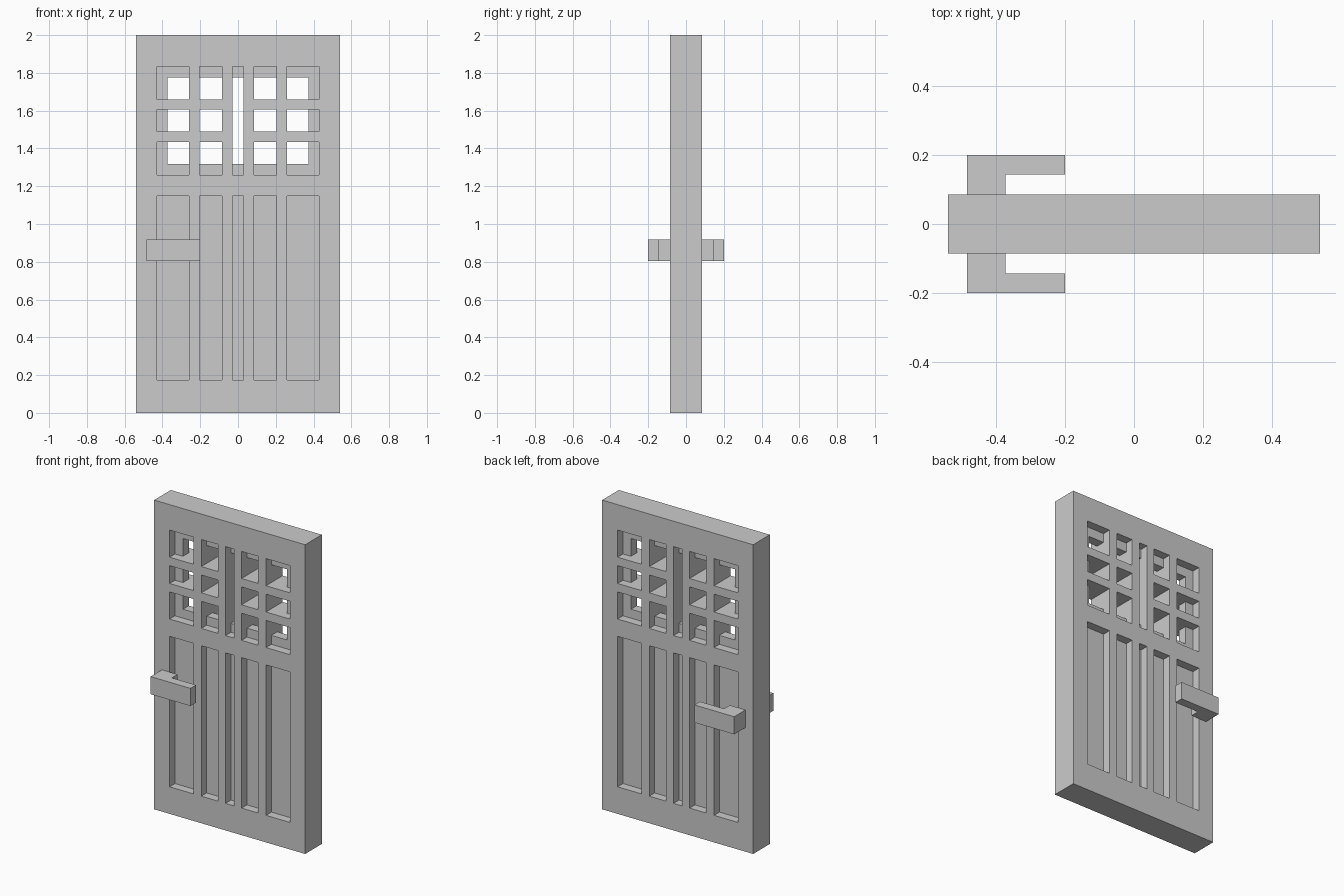
import bpy, bmesh

if "Cube" in bpy.data.objects:
    bpy.data.objects.remove(bpy.data.objects["Cube"])

# Layout of the door leaf
W, H, T, CORE = 0.54, 2.0, 0.085, 0.03           # half width, height, half thickness, half core
COLS = [(-0.43, -0.26), (-0.203, -0.085), (-0.03, 0.03), (0.085, 0.203), (0.26, 0.43)]
ROWS = [(1.26, 1.435), (1.49, 1.605), (1.66, 1.835)]
PANEL = (0.175, 1.148)                           # lower recessed panels
OPEN_X, OPEN_Z = 0.373, (1.318, 1.775)           # see-through opening in the core


def within(v, span):
    return span[0] < v < span[1]


def is_solid(x, y, z):
    if abs(x) > W or abs(y) > T or not 0 < z < H:
        return False
    col = next((i for i, c in enumerate(COLS) if within(x, c)), None)
    if col is None:
        return True
    outer = abs(y) > CORE
    if within(z, PANEL):
        return not outer
    # centre slot runs the full window height without cross bars
    rows = [(ROWS[0][0], ROWS[-1][1])] if col == 2 else ROWS
    if any(within(z, r) for r in rows):
        return not (outer or (abs(x) < OPEN_X and within(z, OPEN_Z)))
    return True


def finish(bm, name):
    bmesh.ops.remove_doubles(bm, verts=bm.verts, dist=1e-5)
    bmesh.ops.recalc_face_normals(bm, faces=bm.faces)
    bmesh.ops.dissolve_limit(bm, angle_limit=0.01, verts=bm.verts, edges=bm.edges)
    me = bpy.data.meshes.new(name)
    bm.to_mesh(me)
    bm.free()
    ob = bpy.data.objects.new(name, me)
    bpy.context.collection.objects.link(ob)
    return ob


# Door leaf: outer skin of a grid of solid cells
axes = [
    sorted({-W, W, -OPEN_X, OPEN_X, *(v for c in COLS for v in c)}),
    [-T, -CORE, CORE, T],
    sorted({0, H, *PANEL, *OPEN_Z, *(v for r in ROWS for v in r)}),
]
bm = bmesh.new()
nx, ny, nz = (len(a) - 1 for a in axes)
for idx in ((i, j, k) for i in range(nx) for j in range(ny) for k in range(nz)):
    lo = [axes[a][idx[a]] for a in range(3)]
    hi = [axes[a][idx[a] + 1] for a in range(3)]
    mid = [(p + q) / 2 for p, q in zip(lo, hi)]
    if not is_solid(*mid):
        continue
    for a in range(3):
        b, c = (a + 1) % 3, (a + 2) % 3
        for side, step in ((lo, -1e-3), (hi, 1e-3)):
            probe = list(mid)
            probe[a] = side[a] + step
            if is_solid(*probe):
                continue
            quad = []
            for s, t in ((lo, lo), (hi, lo), (hi, hi), (lo, hi)):
                p = [0, 0, 0]
                p[a], p[b], p[c] = side[a], s[b], t[c]
                quad.append(bm.verts.new(p))
            bm.faces.new(quad)
finish(bm, "door_leaf")

# Handles: L-shaped profile extruded upwards, mirrored front and back
PROFILE = [(-0.485, T), (-0.373, T), (-0.373, 0.143), (-0.2, 0.143), (-0.2, 0.2), (-0.485, 0.2)]
for name, s in (("front_handle", -1), ("back_handle", 1)):
    bm = bmesh.new()
    base = bm.faces.new([bm.verts.new((x, s * y, 0.803)) for x, y in PROFILE])
    top = bmesh.ops.extrude_face_region(bm, geom=[base], use_keep_orig=True)["geom"]
    bmesh.ops.translate(bm, vec=(0, 0, 0.114),
                        verts=[v for v in top if isinstance(v, bmesh.types.BMVert)])
    finish(bm, name)
